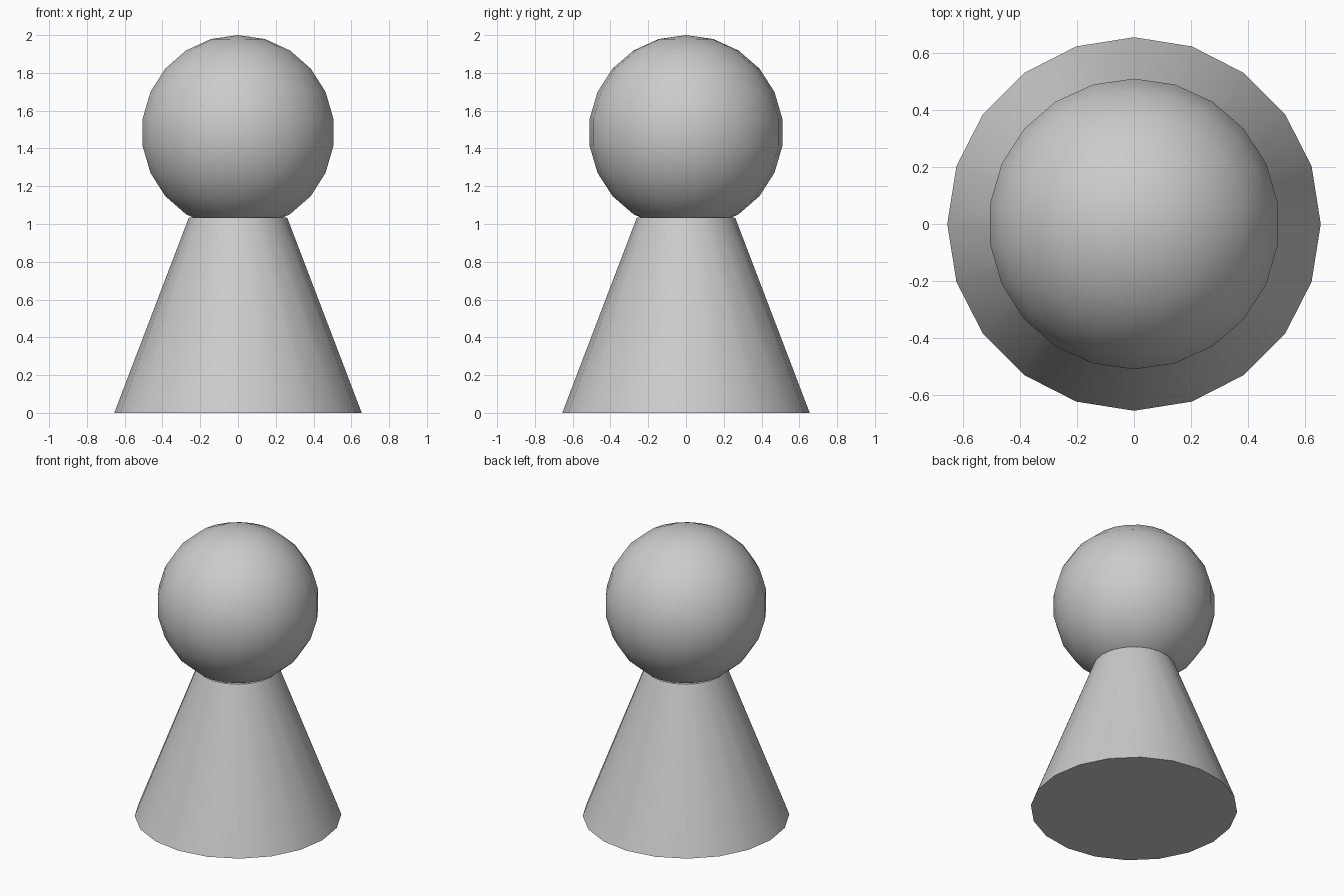
import bpy, math

if "Cube" in bpy.data.objects:
    bpy.data.objects.remove(bpy.data.objects["Cube"])

BASE_R, NECK_R, NECK_Z = 0.655, 0.26, 1.035
HEAD_R = 0.515

# Tapered body, closed at both ends
bpy.ops.mesh.primitive_cone_add(vertices=20, radius1=BASE_R, radius2=NECK_R,
                                depth=NECK_Z, location=(0, 0, NECK_Z / 2))
body = bpy.context.object
body.name = "tapered_body"
bpy.ops.object.shade_smooth_by_angle(angle=math.radians(30))

# Round head, sunk slightly into the top of the body
bpy.ops.mesh.primitive_uv_sphere_add(segments=22, ring_count=11, radius=HEAD_R,
                                     location=(0, 0, 2 - HEAD_R))
head = bpy.context.object
head.name = "round_head"
bpy.ops.object.shade_smooth()
